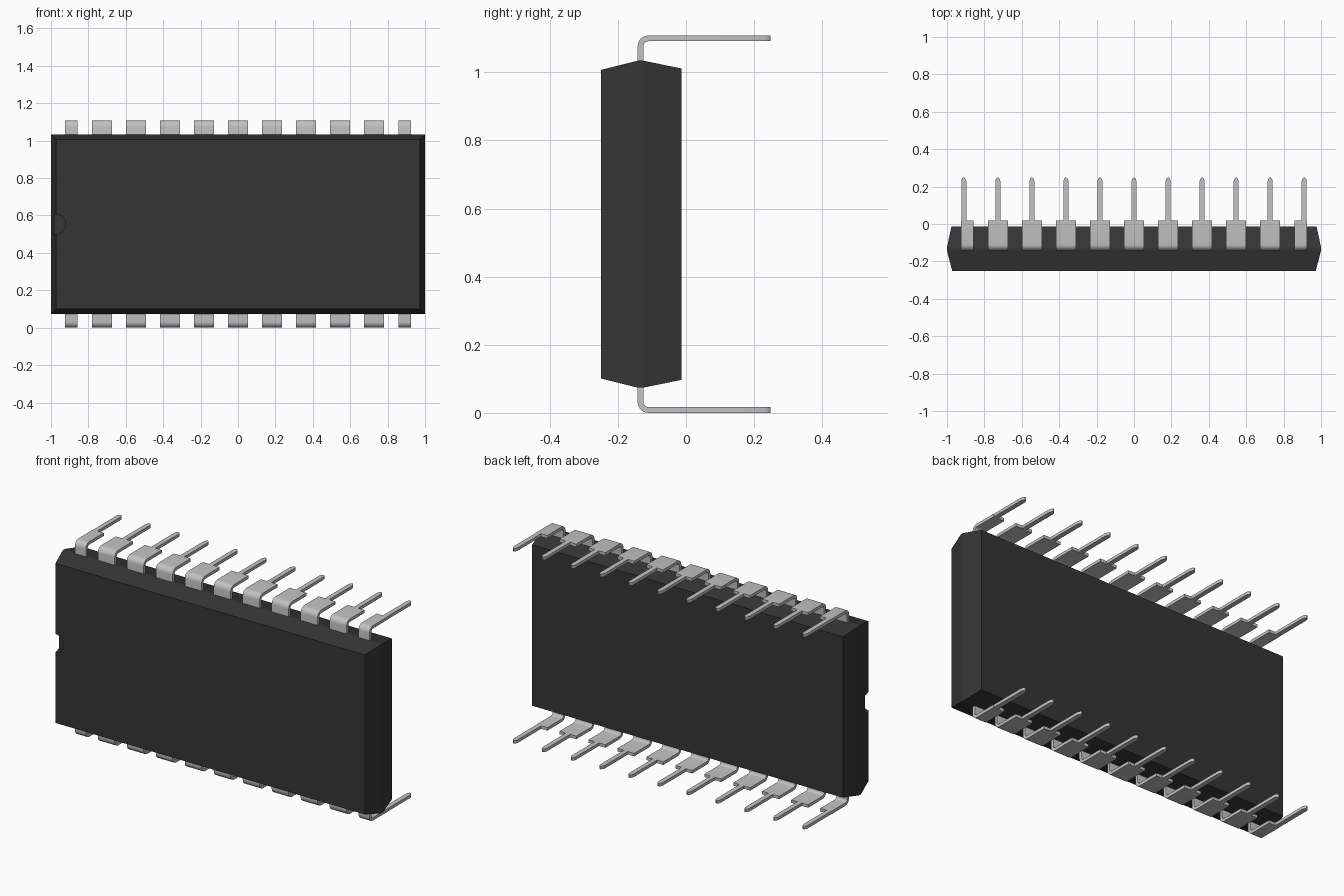
import bpy, bmesh, math

cube = bpy.data.objects.get("Cube")
if cube:
    bpy.data.objects.remove(cube, do_unlink=True)

HEIGHT = 1.108          # overall height, leads included
MID = HEIGHT / 2
PITCH = 0.182           # lead spacing
THICK = 0.017           # lead sheet thickness
FRONT_Y = -0.142        # front face of the upright lead parts


def material(name, value):
    mat = bpy.data.materials.new(name)
    mat.use_nodes = True
    colour = (value, value, value, 1)
    mat.diffuse_color = colour
    mat.node_tree.nodes["Principled BSDF"].inputs["Base Color"].default_value = colour
    return mat


def make_object(name, bm, mat):
    bmesh.ops.recalc_face_normals(bm, faces=bm.faces)
    mesh = bpy.data.meshes.new(name)
    bm.to_mesh(mesh)
    bm.free()
    mesh.materials.append(mat)
    obj = bpy.data.objects.new(name, mesh)
    bpy.context.collection.objects.link(obj)
    return obj


def loft(bm, sections):
    """Skin a row of four-cornered sections and cap both ends."""
    rings = [[bm.verts.new(p) for p in sec] for sec in sections]
    for a, b in zip(rings, rings[1:]):
        for i in range(4):
            j = (i + 1) % 4
            bm.faces.new((a[i], a[j], b[j], b[i]))
    bm.faces.new(rings[0])
    bm.faces.new(rings[-1])


body_mat = material("charcoal plastic", 0.036)
lead_mat = material("light grey metal", 0.54)

# Body: two tapered halves meeting at a narrow parting band
bm = bmesh.new()
levels = [(-0.25, 0.972, 0.453), (-0.142, 1.0, 0.480),
          (-0.126, 1.0, 0.480), (-0.013, 0.976, 0.457)]
loft(bm, [[(-hx, y, MID - hz), (hx, y, MID - hz), (hx, y, MID + hz), (-hx, y, MID + hz)]
          for y, hx, hz in levels])
body = make_object("body", bm, body_mat)

# Orientation notch: a shallow round pocket at the left end of the front face
bpy.ops.mesh.primitive_cylinder_add(vertices=32, radius=0.053, depth=0.1,
                                    location=(-0.974, -0.25, MID),
                                    rotation=(math.pi / 2, 0, 0))
cutter = bpy.context.object
cutter.name = "notch_cutter"
cutter.hide_render = True
cutter.data.materials.append(body_mat)
cut = body.modifiers.new("notch", 'BOOLEAN')
cut.operation = 'DIFFERENCE'
cut.solver = 'EXACT'
cut.object = cutter
bpy.ops.object.select_all(action='DESELECT')
body.select_set(True)
bpy.context.view_layer.objects.active = body
bpy.ops.object.modifier_apply(modifier=cut.name)
bpy.data.objects.remove(cutter, do_unlink=True)


def build_lead(name, x, left, right, flip):
    """Bent lead: wide blade from the body, then a slim rounded pin."""
    def point(px, y, z):
        return (x + px, y, HEIGHT - z if flip else z)

    bm = bmesh.new()
    # Wide blade: upright, quarter bend, then level; (outer, inner) edge pairs
    outer_r, inner_r = 0.032, 0.032 - THICK
    cy, cz = FRONT_Y + outer_r, HEIGHT - outer_r
    pairs = [((FRONT_Y, 1.0), (FRONT_Y + THICK, 1.0))]
    for i in range(7):
        a = math.pi - i * math.pi / 12
        c, s = math.cos(a), math.sin(a)
        pairs.append(((cy + outer_r * c, cz + outer_r * s),
                      (cy + inner_r * c, cz + inner_r * s)))
    pairs.append(((0.02, HEIGHT), (0.02, HEIGHT - THICK)))
    loft(bm, [[point(left, *o), point(right, *o), point(right, *i), point(left, *i)]
              for o, i in pairs])
    # Slim pin with a rounded tip
    half = 0.0135
    stations = [(0.02, half), (0.228, half), (0.239, 0.0105), (0.245, 0.0065), (0.248, 0.003)]
    loft(bm, [[point(-w, y, HEIGHT), point(w, y, HEIGHT),
               point(w, y, HEIGHT - THICK), point(-w, y, HEIGHT - THICK)]
              for y, w in stations])
    return make_object(name, bm, lead_mat)


# Two rows of eleven leads; the end blades are trimmed on their outer side
leads = []
for row, flip in (("top", False), ("bottom", True)):
    for n in range(-5, 6):
        left = -0.015 if n == -5 else -0.053
        right = 0.015 if n == 5 else 0.053
        leads.append(build_lead(f"{row}_lead_{n + 6}", n * PITCH, left, right, flip))

bpy.ops.object.select_all(action='DESELECT')
for lead in leads:
    lead.select_set(True)
bpy.context.view_layer.objects.active = leads[0]
bpy.ops.object.shade_smooth_by_angle(angle=math.radians(25))
